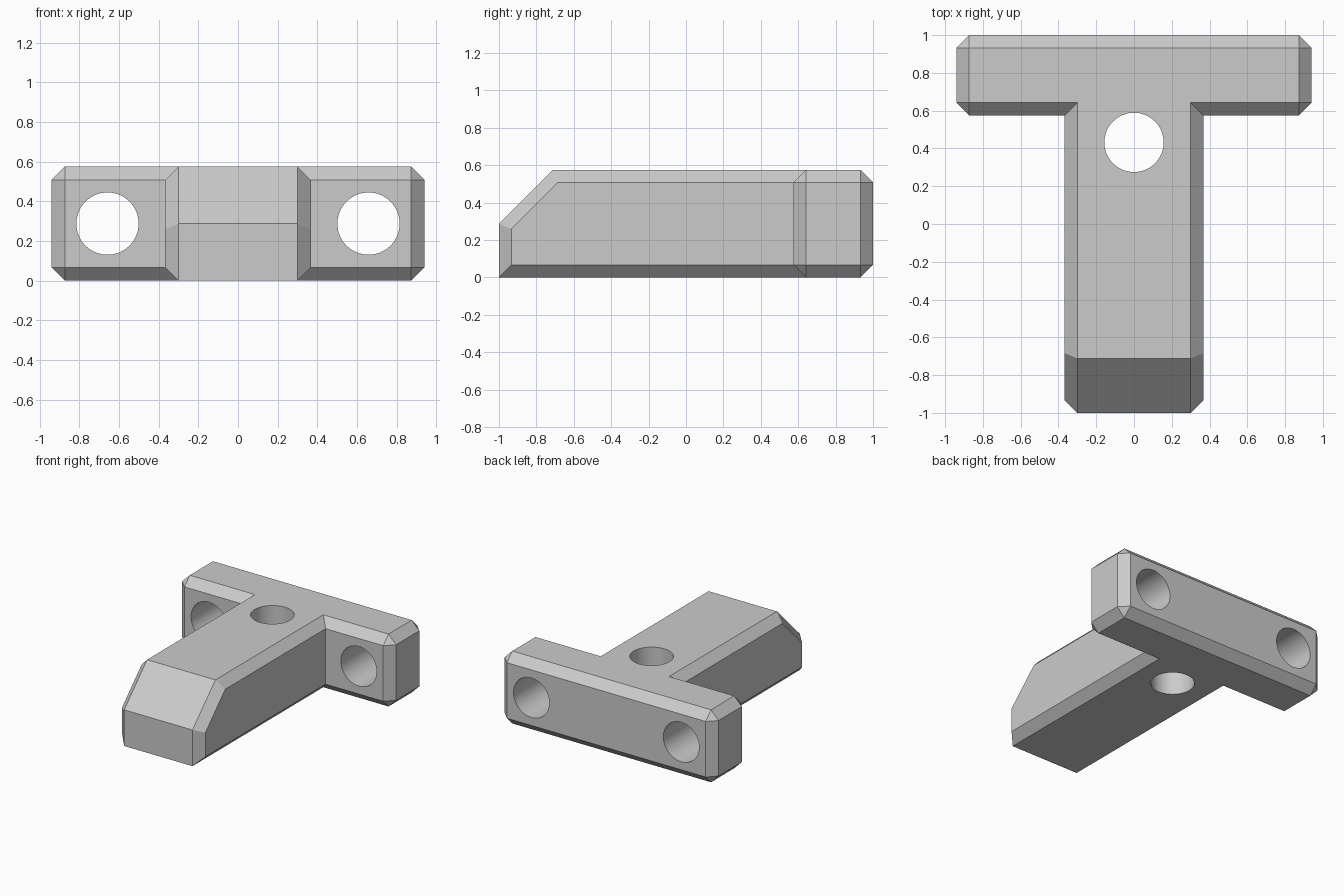
import bpy, bmesh, math
from mathutils import Matrix

if "Cube" in bpy.data.objects:
    bpy.data.objects.remove(bpy.data.objects["Cube"])

H = 0.575      # overall height
C = 0.067      # chamfer size
R = 0.157      # hole radius

grey = bpy.data.materials.new("plain grey")
grey.diffuse_color = (0.6, 0.6, 0.6, 1)
grey.use_nodes = True
grey.node_tree.nodes["Principled BSDF"].inputs["Base Color"].default_value = grey.diffuse_color


def finish(name, bm):
    bmesh.ops.recalc_face_normals(bm, faces=bm.faces)
    mesh = bpy.data.meshes.new(name)
    bm.to_mesh(mesh)
    bm.free()
    mesh.materials.append(grey)
    ob = bpy.data.objects.new(name, mesh)
    bpy.context.collection.objects.link(ob)
    return ob


def boolean(target, other, operation):
    mod = target.modifiers.new(operation.lower(), 'BOOLEAN')
    mod.operation, mod.solver, mod.object = operation, 'EXACT', other
    bpy.context.view_layer.objects.active = target
    bpy.ops.object.modifier_apply(modifier=mod.name)
    bpy.data.objects.remove(other)


def hole_cutter(x, y, z, along_y):
    bm = bmesh.new()
    turn = Matrix.Rotation(math.pi / 2 if along_y else 0, 4, 'X')
    bmesh.ops.create_cone(bm, cap_ends=True, segments=64, radius1=R, radius2=R,
                          depth=1.2, matrix=Matrix.Translation((x, y, z)) @ turn)
    ob = finish("hole_cutter", bm)
    ob.hide_render = True
    return ob


# Crossbar: box with every edge chamfered
bm = bmesh.new()
bmesh.ops.create_cube(bm, size=1)
for v in bm.verts:
    v.co = (v.co.x * 1.88, 0.7875 + v.co.y * 0.425, H / 2 + v.co.z * H)
bmesh.ops.bevel(bm, geom=bm.edges[:], offset=C, segments=1, affect='EDGES')
body = finish("t_block", bm)

# Stem: side profile with sloped nose, inset on the two outer sides
END = 0.8


def profile(d):
    line = 1.287 - d * math.sqrt(2)      # slope: z = y + line
    top, nose = H - d, -1 + d
    return [(nose, d), (END, d), (END, top), (top - line, top), (nose, nose + line)]


bm = bmesh.new()
rings = [[bm.verts.new((x, y, z)) for y, z in profile(d)]
         for x, d in ((-0.367, C), (-0.3, 0), (0.3, 0), (0.367, C))]
for a, b in zip(rings, rings[1:]):
    for i in range(5):
        j = (i + 1) % 5
        bm.faces.new((a[i], a[j], b[j], b[i]))
bm.faces.new(rings[0])
bm.faces.new(rings[-1])
boolean(body, finish("stem", bm), 'UNION')

# Holes: one vertical through the stem, two front to back through the crossbar
boolean(body, hole_cutter(0, 0.432, H / 2, False), 'DIFFERENCE')
for side in (-1, 1):
    boolean(body, hole_cutter(side * 0.658, 0.79, H / 2, True), 'DIFFERENCE')

# Smooth hole walls, sharp chamfers
bpy.ops.object.select_all(action='DESELECT')
body.select_set(True)
bpy.context.view_layer.objects.active = body
bpy.ops.object.shade_smooth_by_angle(angle=math.radians(25))
